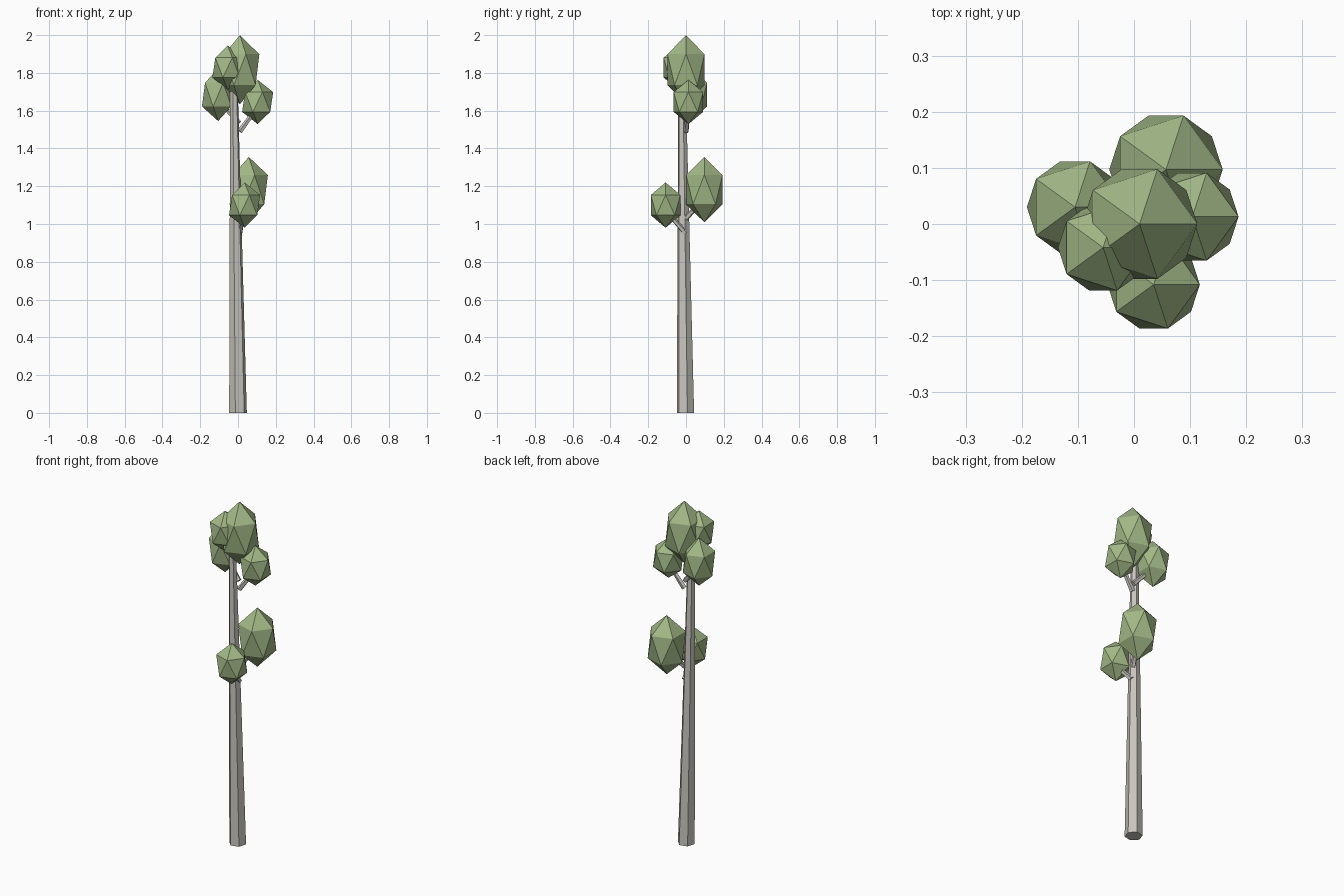
import bpy, bmesh, math
from mathutils import Vector, Matrix

if "Cube" in bpy.data.objects:
    bpy.data.objects.remove(bpy.data.objects["Cube"])


def material(name, color):
    m = bpy.data.materials.new(name)
    m.diffuse_color = (*color, 1)
    m.use_nodes = True
    m.node_tree.nodes["Principled BSDF"].inputs["Base Color"].default_value = m.diffuse_color
    return m


bark = material("pale_bark", (0.58, 0.56, 0.51))
leaf = material("leaf_green", (0.36, 0.48, 0.24))


def add_object(name, bm, mat):
    mesh = bpy.data.meshes.new(name)
    bm.normal_update()
    bm.to_mesh(mesh)
    bm.free()
    mesh.materials.append(mat)
    obj = bpy.data.objects.new(name, mesh)
    bpy.context.collection.objects.link(obj)
    return obj


def tapered_post(name, start, end, r0, r1, sides, turn, level=False):
    # Closed prism from start to end; level keeps the end caps horizontal
    start, end = Vector(start), Vector(end)
    rot = Matrix.Identity(3) if level else (end - start).to_track_quat('Z', 'Y').to_matrix()
    bm = bmesh.new()
    rings = []
    for centre, r in ((start, r0), (end, r1)):
        ring = []
        for i in range(sides):
            a = turn + math.tau * i / sides
            ring.append(bm.verts.new(centre + rot @ Vector((r * math.cos(a), r * math.sin(a), 0))))
        rings.append(ring)
    low, high = rings
    for i in range(sides):
        j = (i + 1) % sides
        bm.faces.new((low[i], low[j], high[j], high[i]))
    bm.faces.new(low[::-1])
    bm.faces.new(high)
    return add_object(name, bm, bark)


def leaf_clump(name, centre, radius, half_height):
    # Stretched twenty-sided ball
    bm = bmesh.new()
    bmesh.ops.create_icosphere(bm, subdivisions=1, radius=1)
    bmesh.ops.scale(bm, vec=(radius, radius, half_height), verts=bm.verts)
    bmesh.ops.translate(bm, vec=centre, verts=bm.verts)
    return add_object(name, bm, leaf)


# Leaning six-sided trunk
tapered_post("trunk", (0, -0.003, 0), (-0.022, -0.021, 1.76), 0.048, 0.02, 6,
             math.radians(13), level=True)

# Branches
branches = {
    "branch_low_front": ((0.01, -0.003, 0.953), (0.028, -0.09, 1.05)),
    "branch_low_back": ((0.008, 0.0, 1.03), (0.05, 0.09, 1.13)),
    "branch_right": ((0.01, 0.0, 1.49), (0.09, 0.013, 1.6)),
    "branch_left": ((0.005, 0.0, 1.535), (-0.09, 0.028, 1.64)),
    "branch_front_left": ((-0.01, -0.01, 1.68), (-0.05, -0.035, 1.78)),
}
for name, (a, b) in branches.items():
    tapered_post(name, a, b, 0.015, 0.011, 5, 0.3)

# Foliage
leaf_clump("leaves_top", (0.01, 0.0, 1.817), 0.115, 0.183)
leaf_clump("leaves_front_left", (-0.055, -0.042, 1.828), 0.09, 0.117)
leaf_clump("leaves_left", (-0.105, 0.03, 1.685), 0.096, 0.14)
leaf_clump("leaves_right", (0.104, 0.013, 1.646), 0.092, 0.117)
leaf_clump("leaves_low_back", (0.057, 0.097, 1.182), 0.113, 0.173)
leaf_clump("leaves_low_front", (0.035, -0.108, 1.1), 0.092, 0.12)
